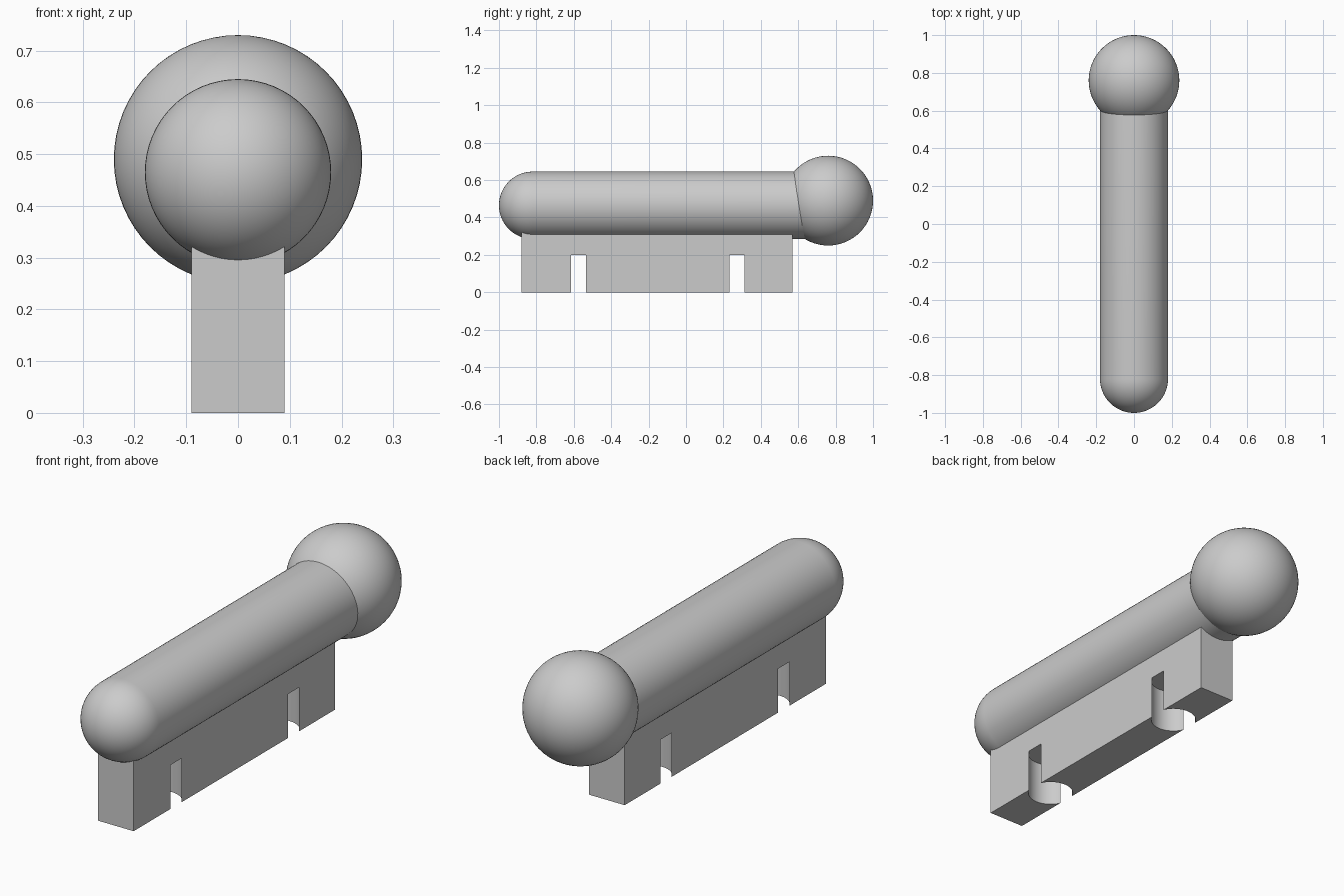
import bpy
import bmesh
import math
from mathutils import Matrix, Vector

cube = bpy.data.objects.get("Cube")
if cube:
    bpy.data.objects.remove(cube, do_unlink=True)

grey = bpy.data.materials.new("plain grey")
grey.use_nodes = True
grey.diffuse_color = (0.6, 0.6, 0.6, 1)
grey.node_tree.nodes["Principled BSDF"].inputs["Base Color"].default_value = (0.6, 0.6, 0.6, 1)


def make_object(name, bm, smooth=False):
    bmesh.ops.recalc_face_normals(bm, faces=bm.faces)
    mesh = bpy.data.meshes.new(name)
    bm.to_mesh(mesh)
    bm.free()
    mesh.materials.append(grey)
    obj = bpy.data.objects.new(name, mesh)
    bpy.context.collection.objects.link(obj)
    if smooth:
        bpy.ops.object.select_all(action="DESELECT")
        obj.select_set(True)
        bpy.context.view_layer.objects.active = obj
        bpy.ops.object.shade_smooth_by_angle(angle=math.radians(35))
    return obj


# Round bar with a domed front, spun around its long axis
radius, bar_z, dome_y, bar_end, steps = 0.18, 0.465, -0.82, 0.70, 16
profile = []
for i in range(steps + 1):
    a = math.pi / 2 * i / steps
    profile.append(Vector((radius * math.sin(a), dome_y - radius * math.cos(a), bar_z)))
profile += [Vector((radius, bar_end, bar_z)), Vector((0, bar_end, bar_z))]
bm = bmesh.new()
verts = [bm.verts.new(p) for p in profile]
edges = [bm.edges.new(pair) for pair in zip(verts, verts[1:])]
bmesh.ops.spin(bm, geom=verts + edges, cent=(0, 0, bar_z), axis=(0, 1, 0),
               angle=math.tau, steps=64)
bmesh.ops.remove_doubles(bm, verts=bm.verts, dist=0.0001)
make_object("round_bar", bm, smooth=True)

# Ball on the back end
bm = bmesh.new()
bmesh.ops.create_uvsphere(bm, u_segments=64, v_segments=32, radius=0.24,
                          matrix=Matrix.Translation((0, 0.76, 0.49)))
make_object("end_ball", bm, smooth=True)

# Flat mounting rib whose top is buried in the bar
front, back, top = -0.88, 0.57, 0.40
bm = bmesh.new()
bmesh.ops.create_cube(bm, size=1, matrix=Matrix.Translation((0, (front + back) / 2, top / 2))
                      @ Matrix.Diagonal((0.18, back - front, top, 1)))
rib = make_object("mounting_rib", bm)

# Two round peg sockets, slightly wider than the rib, open at the bottom
for name, y in (("front", -0.575), ("back", 0.272)):
    bm = bmesh.new()
    bmesh.ops.create_cone(bm, cap_ends=True, segments=64, radius1=0.0985, radius2=0.0985,
                          depth=0.4, matrix=Matrix.Translation((0, y, 0)))
    cutter = make_object(name + "_socket_cutter", bm)
    cut = rib.modifiers.new(name + " socket", "BOOLEAN")
    cut.operation = "DIFFERENCE"
    cut.solver = "EXACT"
    cut.object = cutter
    bpy.context.view_layer.objects.active = rib
    bpy.ops.object.modifier_apply(modifier=cut.name)
    bpy.data.objects.remove(cutter, do_unlink=True)

# Smooth socket walls, crisp rib edges
bpy.ops.object.select_all(action="DESELECT")
rib.select_set(True)
bpy.context.view_layer.objects.active = rib
bpy.ops.object.shade_smooth_by_angle(angle=math.radians(30))
